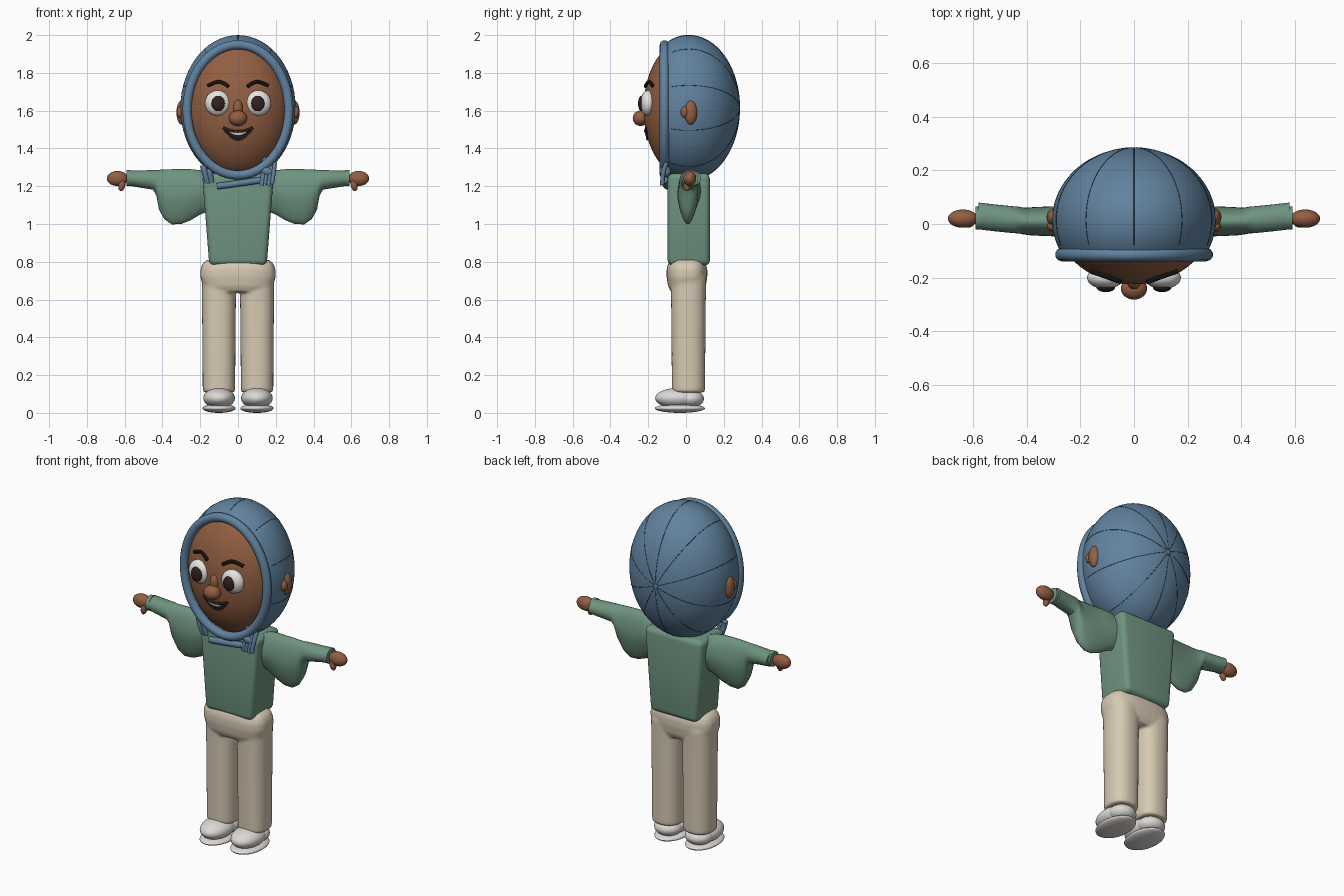
import bpy, bmesh, math
from mathutils import Vector

cube = bpy.data.objects.get("Cube")
if cube:
    bpy.data.objects.remove(cube, do_unlink=True)


def material(name, r, g, b):
    m = bpy.data.materials.new(name)
    m.use_nodes = True
    bsdf = next(n for n in m.node_tree.nodes if n.type == 'BSDF_PRINCIPLED')
    bsdf.inputs["Base Color"].default_value = (r, g, b, 1)
    bsdf.inputs["Roughness"].default_value = 0.7
    m.diffuse_color = (r, g, b, 1)
    return m


BLUE = material("hood_blue", .12, .225, .345)
SEAM = material("seam_navy", .02, .04, .07)
SKIN = material("skin_brown", .29, .115, .055)
GREEN = material("sweater_green", .16, .295, .215)
BEIGE = material("trouser_beige", .68, .59, .45)
SHOE = material("shoe_white", .72, .69, .67)
WHITE = material("eye_white", .80, .78, .76)
DARK = material("pupil_dark", .03, .016, .014)
BLACK = material("brow_black", .008, .006, .006)

SIDES = (("left", 1), ("right", -1))
HEAD_C, HEAD_R = Vector((0, 0, 1.61)), Vector((.285, .225, .365))
HOOD_C, HOOD_R = Vector((0, .015, 1.615)), Vector((.305, .27, .385))


def finish(ob, mat, angle=40):
    ob.data.materials.append(mat)
    bpy.ops.object.select_all(action='DESELECT')
    ob.select_set(True)
    bpy.context.view_layer.objects.active = ob
    bpy.ops.object.shade_smooth_by_angle(angle=math.radians(angle))
    return ob


def from_bmesh(name, bm, mat, angle=40):
    bmesh.ops.recalc_face_normals(bm, faces=bm.faces)
    me = bpy.data.meshes.new(name)
    bm.to_mesh(me)
    bm.free()
    ob = bpy.data.objects.new(name, me)
    bpy.context.collection.objects.link(ob)
    return finish(ob, mat, angle)


def blob(name, mat, centre, radii, tilt=0, seg=32):
    """Ellipsoid, optionally tilted about the y axis."""
    bpy.ops.mesh.primitive_uv_sphere_add(segments=seg, ring_count=seg // 2, radius=1,
                                         location=centre, rotation=(0, tilt, 0))
    ob = bpy.context.object
    ob.name, ob.scale = name, radii
    return finish(ob, mat)


def tube(name, mat, points, radius, closed=False):
    cu = bpy.data.curves.new(name, 'CURVE')
    cu.dimensions, cu.bevel_depth, cu.bevel_resolution = '3D', radius, 3
    cu.resolution_u, cu.use_fill_caps = 6, True
    sp = cu.splines.new('NURBS')
    sp.points.add(len(points) - 1)
    for p, co in zip(sp.points, points):
        p.co = (*co, 1)
    sp.order_u, sp.use_endpoint_u, sp.use_cyclic_u = 3, True, closed
    ob = bpy.data.objects.new(name, cu)
    bpy.context.collection.objects.link(ob)
    bpy.ops.object.select_all(action='DESELECT')
    ob.select_set(True)
    bpy.context.view_layer.objects.active = ob
    bpy.ops.object.convert(target='MESH')
    return finish(bpy.context.object, mat)


def loft(name, mat, rings):
    """Skin a series of equal rings and cap both ends."""
    bm = bmesh.new()
    loops = [[bm.verts.new(p) for p in ring] for ring in rings]
    n = len(loops[0])
    for a, b in zip(loops, loops[1:]):
        for i in range(n):
            bm.faces.new((a[i], a[(i + 1) % n], b[(i + 1) % n], b[i]))
    bm.faces.new(loops[0])
    bm.faces.new(loops[-1])
    return from_bmesh(name, bm, mat)


def flat_ring(cx, cy, z, rx, ry, power=1.0, n=32):
    """Horizontal ring; power below 1 squares it off."""
    def sq(v):
        return math.copysign(abs(v) ** power, v)
    angles = [math.tau * i / n for i in range(n)]
    return [(cx + rx * sq(math.cos(a)), cy + ry * sq(math.sin(a)), z) for a in angles]


def on_head(x, z, lift=0):
    k = 1 - (x / HEAD_R.x) ** 2 - ((z - HEAD_C.z) / HEAD_R.z) ** 2
    return Vector((x, -HEAD_R.y * math.sqrt(max(k, 0)) - lift, z))


def face_plate(name, mat, half, top, bottom, lift):
    """Thin plate that follows the face between two curves."""
    bm = bmesh.new()
    cols, rows = 16, 4
    grid = []
    for i in range(cols + 1):
        t = 2 * i / cols - 1
        grid.append([bm.verts.new(on_head(t * half, bottom(t) + (top(t) - bottom(t)) * j / rows, lift))
                     for j in range(rows + 1)])
    for a, b in zip(grid, grid[1:]):
        for j in range(rows):
            bm.faces.new((a[j], b[j], b[j + 1], a[j + 1]))
    bmesh.ops.remove_doubles(bm, verts=bm.verts, dist=.0002)
    return from_bmesh(name, bm, mat)


# Head and hood shell, open at the front
blob("head", SKIN, HEAD_C, HEAD_R, seg=48)
bm = bmesh.new()
bmesh.ops.create_uvsphere(bm, u_segments=60, v_segments=40, radius=1)
for v in bm.verts:
    x, y, z = v.co
    v.co = HOOD_C + Vector((x * HOOD_R.x, z * HOOD_R.y, -y * HOOD_R.z))
bmesh.ops.bisect_plane(bm, geom=bm.verts[:] + bm.edges[:] + bm.faces[:], plane_co=(0, -.115, 0),
                       plane_no=(0, -1, 0), clear_outer=True)
from_bmesh("hood", bm, BLUE, 60)
rim = [(.27 * math.cos(a), -.114, 1.604 + .345 * math.sin(a))
       for a in (math.tau * i / 48 for i in range(48))]
tube("hood_rim", BLUE, rim, .025, closed=True)

# Hood seams meeting at the back
for k in range(10):
    a = math.tau * k / 10
    path = []
    for i in range(25):
        t = math.radians(2 + 108 * i / 24)
        d = Vector((math.sin(t) * math.sin(a), math.cos(t), math.sin(t) * math.cos(a)))
        path.append(HOOD_C + d * HOOD_R)
    tube("hood_seam", SEAM, path, .0014)

# Chin strap and tied ends
tube("chin_strap", BLUE, [(-.11, -.10, 1.2), (0, -.112, 1.215), (.14, -.115, 1.235)], .018)
for i in range(4):
    x = .125 + .018 * i
    tube("strap_end", BLUE, [(x + .015, -.10, 1.36 - .012 * i), (x + .012, -.125, 1.29),
                             (x, -.125, 1.205 + .006 * (i % 2))], .012)
blob("strap_knot", BLUE, (.15, -.11, 1.28), (.04, .03, .028), .5)
for i in range(2):
    tube("strap_fold", BLUE, [(-.185 + .03 * i, -.1, 1.31 - .02 * i), (-.175 + .025 * i, -.105, 1.27),
                              (-.16 + .02 * i, -.09, 1.22)], .016)

# Ears, eyes and brows
for side, s in SIDES:
    blob(side + "_ear", SKIN, (s * .298, .025, 1.59), (.028, .034, .064))
    blob(side + "_ear_flap", SKIN, (s * .306, -.008, 1.592), (.018, .02, .03))
    blob(side + "_eye", WHITE, (s * .107, -.2, 1.64), (.068, .042, .068))
    blob(side + "_pupil", DARK, (s * .105, -.236, 1.638), (.035, .018, .041))
    arch = [(.05, 1.728), (.08, 1.75), (.115, 1.755), (.16, 1.732)]
    tube(side + "_brow", BLACK, [on_head(s * x, z, .006) for x, z in arch], .0095)

# Nose and mouth
blob("nose_bridge", SKIN, (0, -.213, 1.61), (.027, .03, .05))
blob("nose_tip", SKIN, (0, -.24, 1.56), (.049, .042, .041))
face_plate("mouth", DARK, .078, lambda t: 1.487 + .022 * t * t,
           lambda t: 1.446 + .063 * t * t, .004)
face_plate("teeth", WHITE, .05, lambda t: 1.483 + .008 * t * t,
           lambda t: 1.471 + .02 * t * t, .007)
for name, mid, rise, r in (("upper_lip", 1.49, .02, .007), ("lower_lip", 1.448, .062, .006)):
    tube(name, DARK, [on_head(.078 * t, mid + rise * t * t, .003)
                      for t in (i / 5 - 1 for i in range(11))], r)

# Sweater body, narrowing to the hem
bm = bmesh.new()
bmesh.ops.create_cube(bm, size=2)
for v in bm.verts:
    x, y, z = v.co
    v.co = (x * (.19 if z > 0 else .152), .015 + y * .112, 1.268 if z > 0 else .78)
bmesh.ops.bevel(bm, geom=bm.edges[:], offset=.03, segments=4, profile=.5, affect='EDGES')
from_bmesh("sweater", bm, GREEN, 50)

# Baggy sleeves: x, y centre, y radius, top, bottom
SLEEVE = [(.15, .02, .06, 1.265, 1.07), (.2, .018, .06, 1.285, 1.05), (.25, .014, .058, 1.29, 1.02),
          (.3, .01, .056, 1.29, 1.0), (.35, .01, .054, 1.29, .998), (.39, .01, .052, 1.288, 1.025),
          (.418, .012, .05, 1.287, 1.075), (.432, .015, .05, 1.286, 1.15),
          (.45, .016, .05, 1.285, 1.182), (.52, .023, .05, 1.284, 1.193), (.58, .03, .05, 1.283, 1.203)]
for side, s in SIDES:
    rings = []
    for x, yc, ry, top, low in SLEEVE:
        taper = min(.3, max(0, (top - low - .1) * 2))
        ring = []
        for i in range(28):
            a = math.tau * i / 28
            width = ry * (1 - taper * max(0, -math.sin(a)))
            ring.append((s * x, yc + width * math.cos(a), (top + low) / 2 + (top - low) / 2 * math.sin(a)))
        rings.append(ring)
    loft(side + "_sleeve", GREEN, rings)
    bpy.ops.mesh.primitive_cylinder_add(vertices=32, radius=.043, depth=.022,
                                        location=(s * .58, .022, 1.243), rotation=(0, math.pi / 2, 0))
    bpy.context.object.name = side + "_cuff"
    finish(bpy.context.object, GREEN)
    # Hand and thumb
    blob(side + "_hand", SKIN, (s * .638, .02, 1.241), (.056, .034, .04))
    blob(side + "_thumb", SKIN, (s * .615, .005, 1.205), (.018, .018, .032), -s * .2)

# Trousers: hips and legs fused into one smooth skin
parts = [loft("trousers", BEIGE, [flat_ring(0, .005, z, rx, ry, .7) for z, rx, ry in (
    (.64, .165, .085), (.67, .185, .1), (.72, .2, .108), (.76, .199, .108),
    (.79, .188, .1), (.81, .165, .085))])]
for side, s in SIDES:
    parts.append(loft(side + "_leg", BEIGE, [flat_ring(s * .101, .013, z, r, ry, .85) for z, r, ry in (
        (.108, .08, .083), (.12, .086, .088), (.4, .088, .09), (.6, .09, .092), (.72, .09, .095))]))
bpy.ops.object.select_all(action='DESELECT')
for p in parts:
    p.select_set(True)
bpy.context.view_layer.objects.active = parts[0]
bpy.ops.object.join()
trousers = bpy.context.object
remesh = trousers.modifiers.new("fuse", 'REMESH')
remesh.mode, remesh.voxel_size, remesh.use_smooth_shade = 'VOXEL', .008, True
soften = trousers.modifiers.new("soften", 'SMOOTH')
soften.factor, soften.iterations = .5, 8

# Shoes and soles
for side, s in SIDES:
    blob(side + "_shoe", SHOE, (s * .1, -.045, .078), (.084, .118, .054))
    blob(side + "_heel", SHOE, (s * .1, .02, .075), (.078, .075, .048))
    blob(side + "_sole", SHOE, (s * .1, -.032, .024), (.088, .133, .024))
